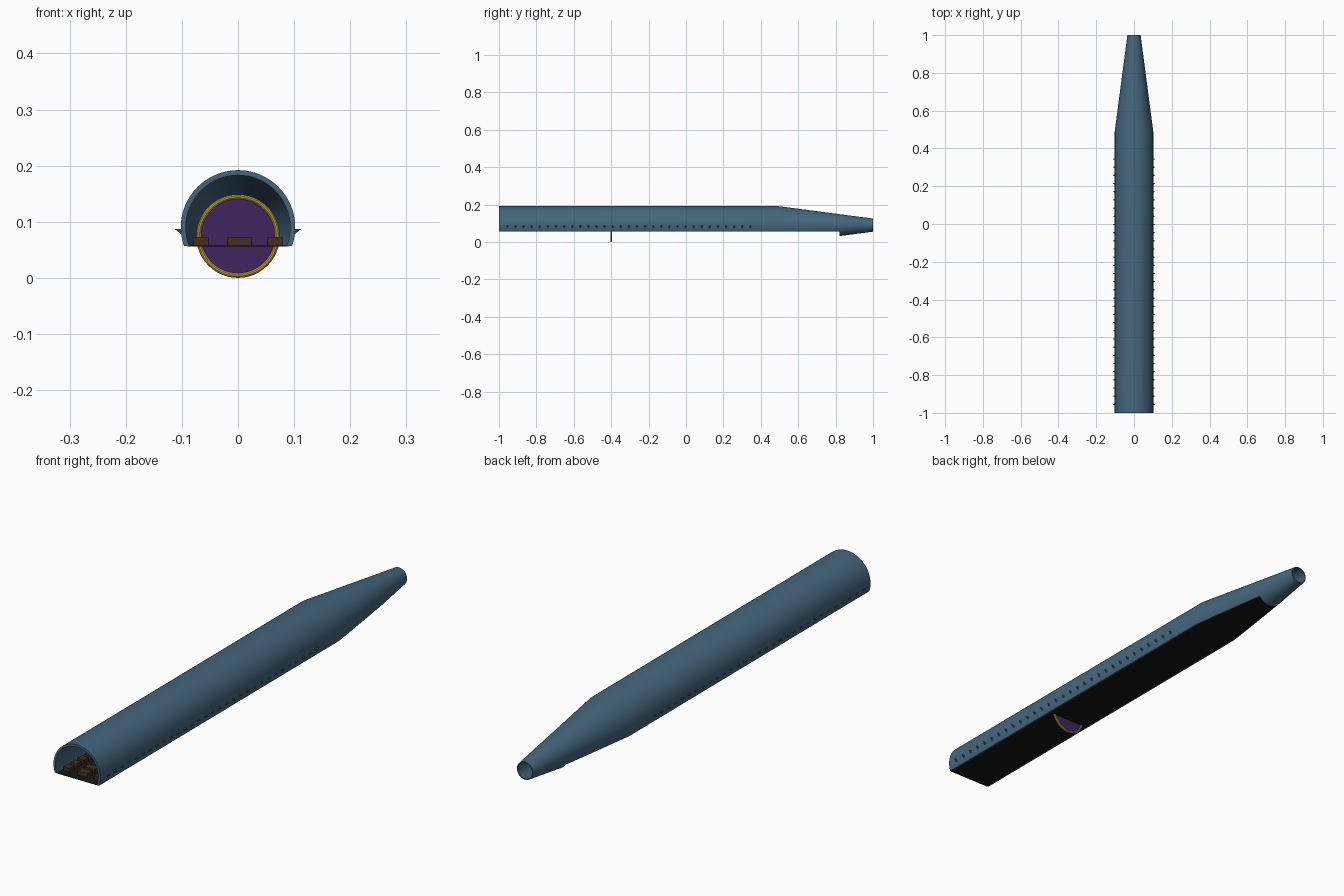
import bpy, bmesh, math
from mathutils import Matrix

if "Cube" in bpy.data.objects:
    bpy.data.objects.remove(bpy.data.objects["Cube"])

CZ, FLOOR = 0.09, 0.057       # tunnel axis height, floor level
STEP_Y = 0.82                 # floor ends here; the tail is a full tube behind it


def material(name, rgb):
    m = bpy.data.materials.new(name)
    m.diffuse_color = (*rgb, 1)
    m.use_nodes = True
    m.node_tree.nodes["Principled BSDF"].inputs["Base Color"].default_value = m.diffuse_color
    return m


BLUE = material("slate blue", (0.058, 0.132, 0.205))
BLACK = material("near black", (0.008, 0.008, 0.008))
BROWN = material("dark brown", (0.060, 0.028, 0.014))
GOLD = material("gold", (0.56, 0.38, 0.05))
PURPLE = material("deep purple", (0.052, 0.018, 0.115))


def finish(name, bm, mat, smooth=False):
    bmesh.ops.recalc_face_normals(bm, faces=bm.faces)
    me = bpy.data.meshes.new(name)
    bm.to_mesh(me)
    bm.free()
    ob = bpy.data.objects.new(name, me)
    bpy.context.collection.objects.link(ob)
    me.materials.append(mat)
    if smooth:
        shade(ob)
    return ob


def shade(ob):
    bpy.ops.object.select_all(action='DESELECT')
    ob.select_set(True)
    bpy.context.view_layer.objects.active = ob
    bpy.ops.object.shade_smooth_by_angle(angle=math.radians(30))


def add_box(bm, lo, hi):
    size = [h - l for l, h in zip(lo, hi)]
    mid = [(h + l) / 2 for l, h in zip(lo, hi)]
    bmesh.ops.create_cube(bm, size=1, matrix=Matrix.Translation(mid) @ Matrix.Diagonal((*size, 1)))


def lathe_y(bm, profile, z, n):
    # closed (radius, y) profile spun around a y-direction axis at height z
    rings = [[bm.verts.new((r * math.sin(2 * math.pi * i / n), y, z + r * math.cos(2 * math.pi * i / n)))
              for i in range(n)] for r, y in profile]
    for a, b in zip(rings, rings[1:] + rings[:1]):
        for i in range(n):
            j = (i + 1) % n
            bm.faces.new((a[i], a[j], b[j], b[i]))


# tunnel shell: hollow tube with a tapering tail
bm = bmesh.new()
lathe_y(bm, [(0.102, -1), (0.102, 0.49), (0.035, 1), (0.031, 1), (0.093, 0.49), (0.093, -1)], CZ, 64)
shell = finish("tunnel_shell", bm, BLUE)

# cutter removes the underside in front of the tail tube
bm = bmesh.new()
add_box(bm, (-0.3, -1.2, -0.3), (0.3, STEP_Y, FLOOR))
cutter = finish("underside_cutter", bm, BLACK)
cutter.hide_render = True
mod = shell.modifiers.new("cut", 'BOOLEAN')
mod.object, mod.operation, mod.solver = cutter, 'DIFFERENCE', 'EXACT'
bpy.context.view_layer.objects.active = shell
bpy.ops.object.modifier_apply(modifier=mod.name)
bpy.data.objects.remove(cutter)
shade(shell)

# floor plate, narrowing with the tail
bm = bmesh.new()
right = [(0.09, -1), (0.09, 0.49)]
for k in range(1, 5):
    y = 0.49 + (STEP_Y - 0.49) * k / 4
    r = 0.099 - 0.067 * (y - 0.49) / 0.51
    right.append((math.sqrt(r * r - (CZ - FLOOR) ** 2), y))
outline = right + [(-x, y) for x, y in reversed(right)]
face = bm.faces.new([bm.verts.new((x, y, FLOOR - 0.001)) for x, y in outline])
top = bmesh.ops.extrude_face_region(bm, geom=[face])["geom"]
bmesh.ops.translate(bm, vec=(0, 0, 0.002), verts=[v for v in top if isinstance(v, bmesh.types.BMVert)])
finish("floor", bm, BLACK)

# three rows of floor blocks inside
bm = bmesh.new()
for i in range(31):
    y = -0.955 + i * 0.0433
    for x, half in ((-0.066, 0.0135), (0.003, 0.022), (0.066, 0.0135)):
        add_box(bm, (x - half, y - 0.015, FLOOR), (x + half, y + 0.015, 0.073))
finish("floor_blocks", bm, BROWN)

# small spikes along both outer walls
bm = bmesh.new()
for side in (-1, 1):
    for i in range(31):
        mat = (Matrix.Translation((side * 0.105, -0.955 + i * 0.0433, 0.0845))
               @ Matrix.Rotation(side * math.radians(72), 4, 'Y'))
        bmesh.ops.create_cone(bm, cap_ends=True, segments=6, radius1=0.007, radius2=0,
                              depth=0.016, matrix=mat)
finish("wall_spikes", bm, BLUE)

# round portal: purple disk in a gold ring
bm = bmesh.new()
bmesh.ops.create_cone(bm, cap_ends=True, segments=48, radius1=0.069, radius2=0.069, depth=0.003,
                      matrix=Matrix.Translation((0, -0.4, 0.0745)) @ Matrix.Rotation(math.pi / 2, 4, 'X'))
finish("portal_disk", bm, PURPLE)
bm = bmesh.new()
lathe_y(bm, [(0.07 + 0.0045 * math.cos(a), -0.4 + 0.0045 * math.sin(a))
             for a in (math.tau * k / 10 for k in range(10))], 0.0745, 48)
finish("portal_ring", bm, GOLD, smooth=True)
